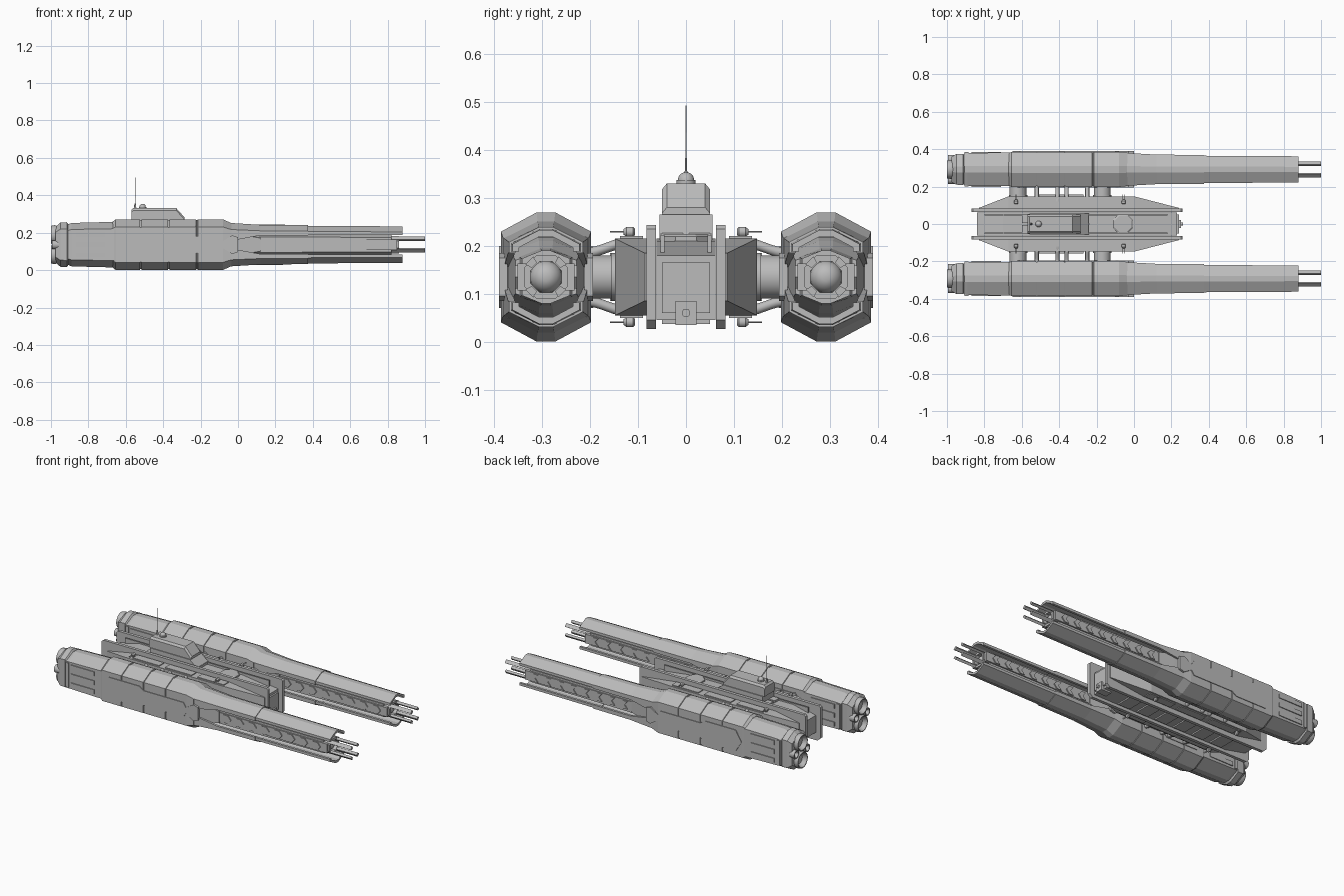
import bpy, bmesh, math
from mathutils import Vector

if "Cube" in bpy.data.objects:
    bpy.data.objects.remove(bpy.data.objects["Cube"])

grey = bpy.data.materials.new("hull_grey")
grey.use_nodes = True
grey.diffuse_color = (0.5, 0.5, 0.5, 1)
grey.node_tree.nodes["Principled BSDF"].inputs["Base Color"].default_value = (0.5, 0.5, 0.5, 1)

MID = 0.136                      # height of the horizontal symmetry plane
HULL = (0, 0, MID)
POD = (0, 0.292, MID)
centre = bpy.data.objects.new("mirror_centre", None)
centre.hide_render = True
bpy.context.collection.objects.link(centre)


def mirror(ob, axes, about=None):
    mod = ob.modifiers.new("mirror", "MIRROR")
    mod.use_axis = [a in axes for a in "XYZ"]
    mod.use_mirror_merge = False
    mod.mirror_object = about


def finish(ob, loc, axes="", smooth=False):
    """Place a part, mirror it locally, and copy pod parts to the other pod."""
    ob.location = loc
    ob.data.materials.append(grey)
    if smooth:
        bpy.ops.object.select_all(action="DESELECT")
        ob.select_set(True)
        bpy.context.view_layer.objects.active = ob
        bpy.ops.object.shade_smooth_by_angle(angle=math.radians(35))
    if axes:
        mirror(ob, axes)
    if loc == POD:
        mirror(ob, "Y", centre)
    return ob


def loft(name, rings, loc=HULL, axes="", caps=True, smooth=False):
    """Skin a list of equal-length closed 3D rings."""
    bm = bmesh.new()
    rows = [[bm.verts.new(p) for p in r] for r in rings]
    n = len(rows[0])
    for a, b in zip(rows, rows[1:]):
        for i in range(n):
            bm.faces.new((a[i], a[(i + 1) % n], b[(i + 1) % n], b[i]))
    if caps:
        bm.faces.new(rows[0])
        bm.faces.new(rows[-1])
    bmesh.ops.recalc_face_normals(bm, faces=bm.faces)
    me = bpy.data.meshes.new(name)
    bm.to_mesh(me)
    bm.free()
    ob = bpy.data.objects.new(name, me)
    bpy.context.collection.objects.link(ob)
    return finish(ob, loc, axes, smooth)


def box(name, x, y, z, loc=HULL, axes=""):
    return loft(name, [[(a, y[0], z[0]), (a, y[1], z[0]), (a, y[1], z[1]), (a, y[0], z[1])]
                       for a in x], loc, axes)


def plate(name, pts, y, loc=HULL, axes=""):
    """Side-view outline (x, z) given thickness along y."""
    return loft(name, [[(px, d, pz) for px, pz in pts] for d in y], loc, axes)


def lathe(name, profile, at=(0, 0), loc=HULL, axes="", axis="X", n=24, caps=True):
    """Rings of (distance, radius) around the chosen axis, offset by at."""
    rings = []
    for d, r in profile:
        ring = []
        for i in range(n):
            t = math.tau * (i + 0.5) / n
            u, v = at[0] + r * math.cos(t), at[1] + r * math.sin(t)
            ring.append({"X": (d, u, v), "Y": (u, d, v), "Z": (u, v, d)}[axis])
        rings.append(ring)
    return loft(name, rings, loc, axes, caps, n >= 12)


def octagon(x, w, h):
    q = [(0.2 * w, h), (w, 0.7 * h), (w, -0.7 * h), (0.2 * w, -h)]
    return [(x, y, z) for y, z in q] + [(x, -y, z) for y, z in reversed(q)]


# Pod: armoured body with recessed seams between segments
W, H = 0.094, 0.135
body = [octagon(-0.67, W - 0.01, H - 0.012), octagon(-0.655, W, H)]
for x in (-0.52, -0.37, -0.22):
    body += [octagon(x - 0.005, W, H), octagon(x - 0.003, W - 0.004, H - 0.004),
             octagon(x + 0.003, W - 0.004, H - 0.004), octagon(x + 0.005, W, H)]
body += [octagon(-0.08, W, H), octagon(-0.035, W - 0.005, H - 0.02)]
loft("pod_body", body, POD)
loft("pod_aft", [octagon(-0.91, 0.084, 0.108), octagon(-0.89, 0.088, 0.116),
                 octagon(-0.66, 0.09, 0.122)], POD)
loft("engine_block", [octagon(-0.975, 0.068, 0.095), octagon(-0.95, 0.082, 0.118),
                      octagon(-0.915, 0.083, 0.12), octagon(-0.905, 0.076, 0.106)], POD)

# Pod side armour, aft vents and nose wedge
plate("pod_side_armour", [(-0.65, 0), (-0.61, 0.065), (-0.4, 0.065), (-0.37, 0.045), (-0.1, 0.045),
                          (-0.07, 0), (-0.1, -0.045), (-0.37, -0.045), (-0.4, -0.065),
                          (-0.61, -0.065)], (0.09, 0.098), POD, "Y")
for z in (-0.055, 0, 0.055):
    box("aft_vent", (-0.87, -0.71), (0.08, 0.094), (z - 0.013, z + 0.013), POD, "Y")
box("aft_rim", (-0.905, -0.885), (0.07, 0.092), (-0.075, 0.075), POD, "Y")
plate("nose_wedge", [(-0.11, 0), (-0.03, 0.05), (0.0, 0.04), (0.0, -0.04), (-0.03, -0.05)],
      (0.08, 0.098), POD, "Y")

# Engine nozzles
for z in (0.053, -0.053):
    lathe("main_nozzle", [(-0.96, 0.045), (-0.98, 0.052), (-1.0, 0.048), (-1.0, 0.043),
                          (-0.975, 0.03)], (0, z), POD)
lathe("small_nozzle", [(-0.96, 0.024), (-0.995, 0.024), (-0.995, 0.018), (-0.975, 0.014)],
      (0.054, 0), POD, "Y", n=16)


# Gun cowls: open channel shells above and below the barrel
def channel(x, w, h, low):
    q = [(w, low), (w, 0.7 * h), (0.2 * w, h), (-0.2 * w, h), (-w, 0.7 * h), (-w, low)]
    t = 0.014
    inner = [(-w + t, low), (-w + t, 0.7 * h - t / 2), (-0.2 * w, h - t),
             (0.2 * w, h - t), (w - t, 0.7 * h - t / 2), (w - t, low)]
    return [(x, y, z) for y, z in q + inner]


loft("rear_cowl", [channel(-0.04, 0.088, 0.116, 0.02), channel(0.12, 0.079, 0.106, 0.05),
                   channel(0.375, 0.077, 0.104, 0.05)], POD, "Z")
loft("front_cowl", [channel(0.37, 0.073, 0.1, 0.053), channel(0.88, 0.07, 0.098, 0.053)], POD, "Z")
loft("cowl_root", [octagon(-0.05, 0.08, 0.085), octagon(0.02, 0.074, 0.075),
                   octagon(0.12, 0.064, 0.05)], POD)

# Barrel core, chevrons and muzzle rails
loft("barrel_core", [octagon(0.0, 0.056, 0.06), octagon(0.82, 0.05, 0.055)], POD)
box("barrel_strip", (0.12, 0.85), (0.04, 0.059), (-0.028, 0.028), POD, "Y")
for i in range(8):
    x = 0.15 + i * 0.087
    plate("chevron", [(x, 0.024), (x + 0.03, 0.024), (x + 0.05, 0), (x + 0.03, -0.024),
                      (x, -0.024), (x + 0.02, 0)], (0.055, 0.065), POD, "Y")
lathe("muzzle_ring", [(0.8, 0.05), (0.86, 0.05), (0.86, 0.035), (0.82, 0.035)], (0, 0), POD, n=8)
lathe("muzzle_core", [(0.8, 0.034)] + [(0.82 + 0.034 * math.sin(a * math.pi / 12),
      0.034 * math.cos(a * math.pi / 12)) for a in range(6)], (0, 0), POD)


def rail(x):
    return [(x, r * math.cos(math.radians(a)), r * math.sin(math.radians(a)))
            for r, a in ((0.035, 32), (0.05, 32), (0.05, 58), (0.035, 58))]


loft("muzzle_rail", [rail(0.7), rail(1.0)], POD, "YZ")


# Central hull, side keels and flank fairings
def slab(x, y0, y1, z0, z1):
    return [(x, y0, z0), (x, y1, z0), (x, y1, z1), (x, y0, z1)]


loft("central_hull", [slab(x, -0.062, 0.062, z0, z1) for x, z0, z1 in
                      ((-0.84, -0.06, 0.045), (-0.7, -0.09, 0.08), (0.0, -0.09, 0.075),
                       (0.23, -0.09, 0.045))])
plate("side_keel", [(-0.87, -0.09), (-0.85, -0.108), (0.24, -0.108), (0.26, -0.09), (0.26, 0.1),
                    (0.25, 0.108), (-0.86, 0.108), (-0.87, 0.1)], (0.063, 0.082), HULL, "Y")
loft("flank_fairing", [slab(x, 0.07, y, -h, h) for x, y, h in
                       ((-0.83, 0.086, 0.05), (-0.67, 0.148, 0.08), (0, 0.148, 0.08),
                        (0.24, 0.086, 0.05))], HULL, "Y")
for x in (-0.62, -0.4, -0.18):
    box("flank_panel", (x, x + 0.18), (0.09, 0.138), (0.07, 0.085), HULL, "YZ")
box("bow_frame", (0.22, 0.24), (-0.05, 0.05), (-0.075, 0.03))
box("deck_rail", (-0.8, 0.18), (0.045, 0.053), (0.05, 0.088), HULL, "Y")
for i in range(6):
    box("belly_rib", (-0.66 + i * 0.13, -0.58 + i * 0.13), (-0.05, 0.05), (-0.098, -0.08))
box("chin_mount", (0.18, 0.25), (-0.022, 0.022), (-0.1, -0.05))
lathe("chin_gun", [(0.23, 0.009), (0.262, 0.009)], (0, -0.075), n=12)

# Deck hatch and bridge
lathe("deck_hatch", [(0.06, 0.058), (0.084, 0.058), (0.09, 0.048)], (-0.06, 0), axis="Z", n=8)
box("bridge_foot", (-0.6, -0.24), (0.006, 0.05), (0.06, 0.092), HULL, "Y")
loft("bridge_base", [slab(x, -0.055, 0.055, 0.06, z) for x, z in
                     ((-0.56, 0.13), (-0.29, 0.13), (-0.24, 0.09))])


def cabin(x, z):
    return [(x, y, h) for y, h in ((0.05, 0.13), (0.05, z - 0.012), (0.04, z), (-0.04, z),
                                   (-0.05, z - 0.012), (-0.05, 0.13))]


loft("bridge_cabin", [cabin(-0.57, 0.185), cabin(-0.56, 0.195), cabin(-0.33, 0.195),
                      cabin(-0.285, 0.145)])
lathe("sensor_dome", [(0.19, 0.02), (0.202, 0.02)] + [(0.202 + 0.017 * math.sin(a * math.pi / 10),
      0.017 * math.cos(a * math.pi / 10)) for a in range(5)], (-0.51, 0), axis="Z")
lathe("antenna_foot", [(0.19, 0.007), (0.22, 0.004)], (-0.55, 0), axis="Z", n=12)
lathe("antenna", [(0.2, 0.002), (0.358, 0.001)], (-0.55, 0), axis="Z", n=8)

# Cross struts and conduits joining the hull to the pods
for x in (-0.62, -0.17):
    lathe("cross_strut", [(0.13, 0.045), (0.21, 0.045)], (x, 0), HULL, "Y", "Y")
    lathe("strut_collar", [(0.14, 0.05), (0.156, 0.05)], (x, 0), HULL, "Y", "Y")
box("cross_beam", (-0.52, -0.27), (0.13, 0.158), (-0.05, 0.05), HULL, "Y")
for x in (-0.52, -0.41, -0.36, -0.25):
    rings = []
    for k in range(9):
        t = k / 8
        c = Vector((x, 0.12 + 0.09 * t, 0.072 - 0.022 * (3 * t * t - 2 * t ** 3)))
        rings.append([c + Vector((0.011 * math.cos(a), 0, 0.011 * math.sin(a)))
                      for a in (math.tau * j / 12 for j in range(12))])
    loft("conduit", rings, HULL, "YZ", smooth=True)

# Small defence turrets above and below the flanks
for x in (-0.63, -0.055):
    lathe("turret_post", [(0.075, 0.007), (0.092, 0.007)], (x, 0.118), HULL, "YZ", "Z", 12)
    lathe("turret_body", [(0.106, 0.006), (0.11, 0.011), (0.124, 0.011), (0.13, 0.006)],
          (x, 0.094), HULL, "YZ", "Y", 12)
    for d in (-0.004, 0.004):
        lathe("turret_barrel", [(0.12, 0.0015), (0.158, 0.0015)], (x + d, 0.094), HULL, "YZ", "Y", 6)
